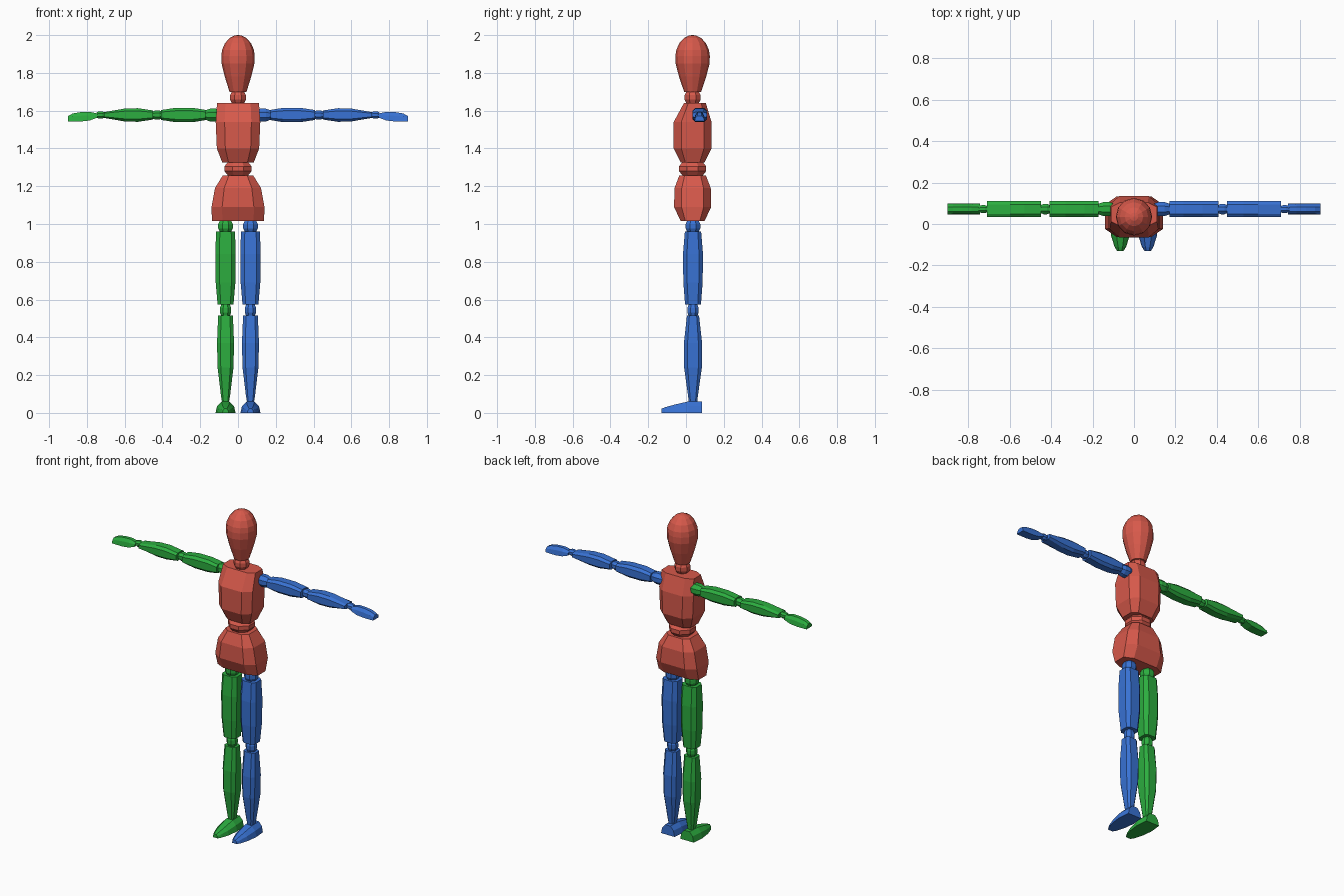
import bpy
import bmesh
from math import cos, sin, pi

if "Cube" in bpy.data.objects:
    bpy.data.objects.remove(bpy.data.objects["Cube"])


def material(name, colour):
    mat = bpy.data.materials.new(name)
    mat.use_nodes = True
    mat.diffuse_color = (*colour, 1)
    mat.node_tree.nodes["Principled BSDF"].inputs["Base Color"].default_value = (*colour, 1)
    return mat


RED = material("red", (0.68, 0.10, 0.07))
BLUE = material("blue", (0.04, 0.17, 0.66))
GREEN = material("green", (0.025, 0.42, 0.05))

# Unit cross-sections
BODY = [(a * sx, b * sy) for sx, sy, pts in (
    (1, 1, ((1, .6), (.6, 1))), (-1, 1, ((.6, 1), (1, .6))),
    (-1, -1, ((1, .6), (.6, 1))), (1, -1, ((.6, 1), (1, .6)))) for a, b in pts]
ROUND = [(cos(pi * (i + .5) / 4) / cos(pi / 8), sin(pi * (i + .5) / 4) / cos(pi / 8)) for i in range(8)]
SKULL = [(cos(pi * i / 6), sin(pi * i / 6)) for i in range(12)]
FLAT_BASE = [(1, -1), (.85, .2), (.4, 1), (-.4, 1), (-.85, .2), (-1, -1)]

AXES = {"x": lambda u, v, t: (t, u, v), "y": lambda u, v, t: (u, t, v), "z": lambda u, v, t: (u, v, t)}


def loft(name, mat, axis, centre, rings, shape=BODY, side=1):
    """Skin rings of (position, half u, half v, shift of v) along an axis."""
    bm = bmesh.new()
    loops = []
    for t, hu, hv, *shift in rings:
        dv = shift[0] if shift else 0
        loop = []
        for u, v in shape:
            x, y, z = AXES[axis](centre[0] + u * hu, centre[1] + v * hv + dv, t)
            loop.append(bm.verts.new((x * side, y, z)))
        loops.append(loop)
    n = len(shape)
    for a, b in zip(loops, loops[1:]):
        for i in range(n):
            j = (i + 1) % n
            bm.faces.new((a[i], a[j], b[j], b[i]))
    bm.faces.new(loops[0])
    bm.faces.new(loops[-1])
    bmesh.ops.recalc_face_normals(bm, faces=bm.faces)
    mesh = bpy.data.meshes.new(name)
    bm.to_mesh(mesh)
    bm.free()
    mesh.materials.append(mat)
    obj = bpy.data.objects.new(name, mesh)
    bpy.context.collection.objects.link(obj)


def bead(name, mat, axis, centre, start, end, radius, side=1):
    """Ball joint: a short faceted barrel."""
    d = end - start
    loft(name, mat, axis, centre,
         [(start, radius * .72, radius * .72), (start + d * .33, radius, radius),
          (start + d * .67, radius, radius), (end, radius * .72, radius * .72)], ROUND, side)


# Head, trunk and their joints
MID = (0, .035)
dome = [(1.88 + .12 * sin(a), .09 * cos(a), .092 * cos(a)) for a in (.35, .7, 1.05, 1.35, 1.53)]
loft("head", RED, "z", MID, [(1.70, .045, .045), (1.78, .07, .072), (1.85, .087, .09),
                             (1.89, .088, .091)] + dome, SKULL)
bead("neck", RED, "z", MID, 1.635, 1.705, .042)
loft("torso", RED, "z", MID, [(1.325, .083, .063), (1.40, .112, .10), (1.54, .118, .10),
                              (1.64, .111, .058, .012)])
bead("waist", RED, "z", MID, 1.255, 1.33, .072)
loft("pelvis", RED, "z", MID, [(1.015, .138, .063), (1.09, .14, .098), (1.19, .122, .096),
                               (1.258, .08, .07)])

# Limbs, built for the left and mirrored to the right
for label, side, mat in (("left", 1, BLUE), ("right", -1, GREEN)):
    ARM = (.072, 1.577)
    bead(label + "_shoulder", mat, "x", ARM, .09, .175, .034, side)
    loft(label + "_upper_arm", mat, "x", ARM, [(.172, .038, .027), (.24, .038, .038),
                                               (.33, .038, .038), (.408, .038, .026)], BODY, side)
    bead(label + "_elbow", mat, "x", ARM, .403, .453, .025, side)
    loft(label + "_forearm", mat, "x", ARM, [(.45, .038, .024), (.53, .038, .036),
                                             (.60, .038, .034), (.71, .038, .015)], BODY, side)
    bead(label + "_wrist", mat, "x", ARM, .705, .75, .019, side)
    loft(label + "_hand", mat, "x", ARM, [(.745, .027, .011, -.003), (.785, .027, .023, -.006),
                                          (.83, .027, .025, -.009), (.875, .027, .021, -.013),
                                          (.90, .027, .014, -.019)], FLAT_BASE, side)

    LEG = (.066, .037)
    bead(label + "_hip", mat, "z", LEG, .955, 1.02, .039, side)
    loft(label + "_thigh", mat, "z", LEG, [(.573, .042, .042), (.69, .052, .051),
                                           (.84, .054, .053), (.96, .05, .043)], BODY, side)
    bead(label + "_knee", mat, "z", LEG, .51, .577, .03, side)
    loft(label + "_shin", mat, "z", LEG, [(.055, .018, .022), (.09, .024, .026), (.24, .042, .047),
                                          (.37, .045, .048), (.515, .039, .032)], BODY, side)
    loft(label + "_foot", mat, "y", (.066, 0), [(.085, .046, .03, .03), (.01, .053, .03, .03),
                                                (-.06, .044, .022, .022), (-.11, .028, .015, .015),
                                                (-.13, .016, .011, .011)], FLAT_BASE, side)
